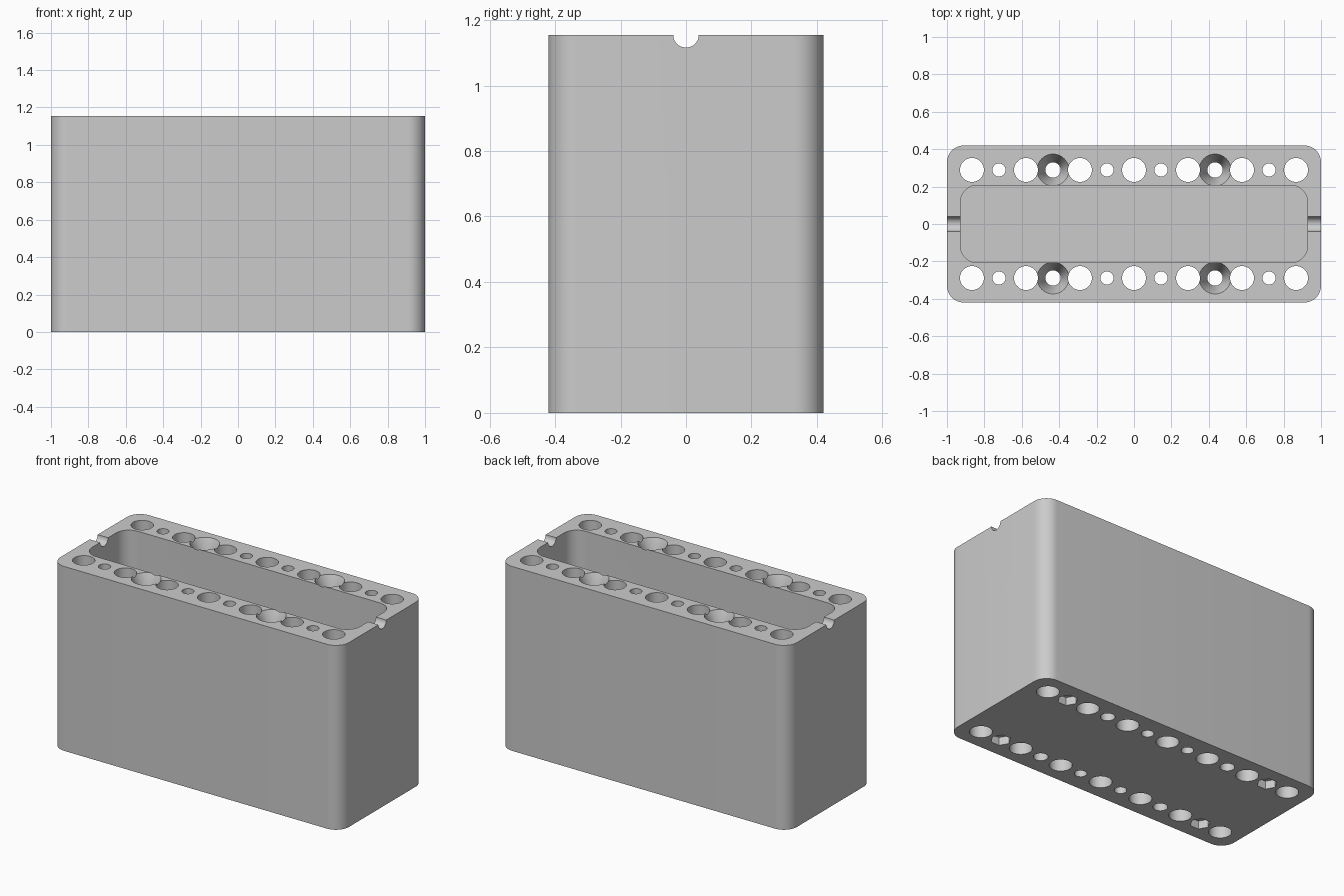
import bpy, bmesh, math

if "Cube" in bpy.data.objects:
    bpy.data.objects.remove(bpy.data.objects["Cube"], do_unlink=True)

HEIGHT, PITCH, ROW_Y = 1.155, 0.1444, 0.289

grey = bpy.data.materials.new("plain grey")
grey.use_nodes = True
colour = (0.6, 0.6, 0.6, 1)
grey.diffuse_color = colour
grey.node_tree.nodes["Principled BSDF"].inputs["Base Color"].default_value = colour


def rounded_outline(hx, hy, r, steps=12):
    points = []
    for i, (sx, sy) in enumerate([(1, 1), (-1, 1), (-1, -1), (1, -1)]):
        for k in range(steps + 1):
            a = math.pi / 2 * (i + k / steps)
            points.append((sx * (hx - r) + r * math.cos(a), sy * (hy - r) + r * math.sin(a)))
    return points


def circle(r, sides=48):
    return [(r * math.cos(2 * math.pi * k / sides), r * math.sin(2 * math.pi * k / sides))
            for k in range(sides)]


def add_loft(bm, rings):
    """Closed solid through rings given as (outline, z, centre)."""
    loops = [[bm.verts.new((x + cx, y + cy, z)) for x, y in pts] for pts, z, (cx, cy) in rings]
    n = len(loops[0])
    for low, high in zip(loops, loops[1:]):
        for i in range(n):
            j = (i + 1) % n
            bm.faces.new((low[i], low[j], high[j], high[i]))
    bm.faces.new(loops[0][::-1])
    bm.faces.new(loops[-1])


def make_object(name, bm):
    mesh = bpy.data.meshes.new(name)
    bmesh.ops.recalc_face_normals(bm, faces=bm.faces)
    bm.to_mesh(mesh)
    bm.free()
    mesh.materials.append(grey)
    obj = bpy.data.objects.new(name, mesh)
    bpy.context.collection.objects.link(obj)
    return obj


def cut(body, bm):
    """Subtract a set of solids from the body and discard the cutter."""
    cutter = make_object("cutter", bm)
    cutter.hide_render = True
    bpy.context.view_layer.objects.active = body
    mod = body.modifiers.new("cut", 'BOOLEAN')
    mod.operation, mod.solver, mod.object = 'DIFFERENCE', 'EXACT', cutter
    bpy.ops.object.modifier_apply(modifier=mod.name)
    bpy.data.objects.remove(cutter, do_unlink=True)


def drill(body, columns, rings):
    """Cut the same (outline, z) shape at the given columns of both rows."""
    bm = bmesh.new()
    for col in columns:
        for y in (-ROW_Y, ROW_Y):
            add_loft(bm, [(pts, z, (col * PITCH, y)) for pts, z in rings])
    cut(body, bm)


# Outer block
bm = bmesh.new()
outline = rounded_outline(1, 0.42, 0.09)
add_loft(bm, [(outline, 0, (0, 0)), (outline, HEIGHT, (0, 0))])
body = make_object("box_body", bm)

# Open cavity
bm = bmesh.new()
outline = rounded_outline(0.928, 0.207, 0.09)
add_loft(bm, [(outline, 0.07, (0, 0)), (outline, HEIGHT + 0.1, (0, 0))])
cut(body, bm)

# Large, small and screw holes, all the way through
for columns, radius in ((range(-6, 7, 2), 0.064), ((-5, -1, 1, 5), 0.035), ((-3, 3), 0.041)):
    drill(body, columns, [(circle(radius), -0.1), (circle(radius), HEIGHT + 0.1)])

# Countersinks on top, hexagonal nut pockets below
drill(body, (-3, 3), [(circle(0.041), HEIGHT - 0.1), (circle(0.085), HEIGHT),
                      (circle(0.085), HEIGHT + 0.1)])
drill(body, (-5, 5), [(circle(0.058, 6), -0.1), (circle(0.058, 6), 0.05)])

# Half-round cable groove across both end walls
bm = bmesh.new()
add_loft(bm, [(circle(0.039), -1.1, (0, 0)), (circle(0.039), 1.1, (0, 0))])
for v in bm.verts:
    x, y, z = v.co
    v.co = (z, y, x + HEIGHT)
cut(body, bm)

# Smooth curved walls, sharp rims
bpy.ops.object.select_all(action='DESELECT')
body.select_set(True)
bpy.context.view_layer.objects.active = body
bpy.ops.object.shade_smooth_by_angle(angle=math.radians(30))
